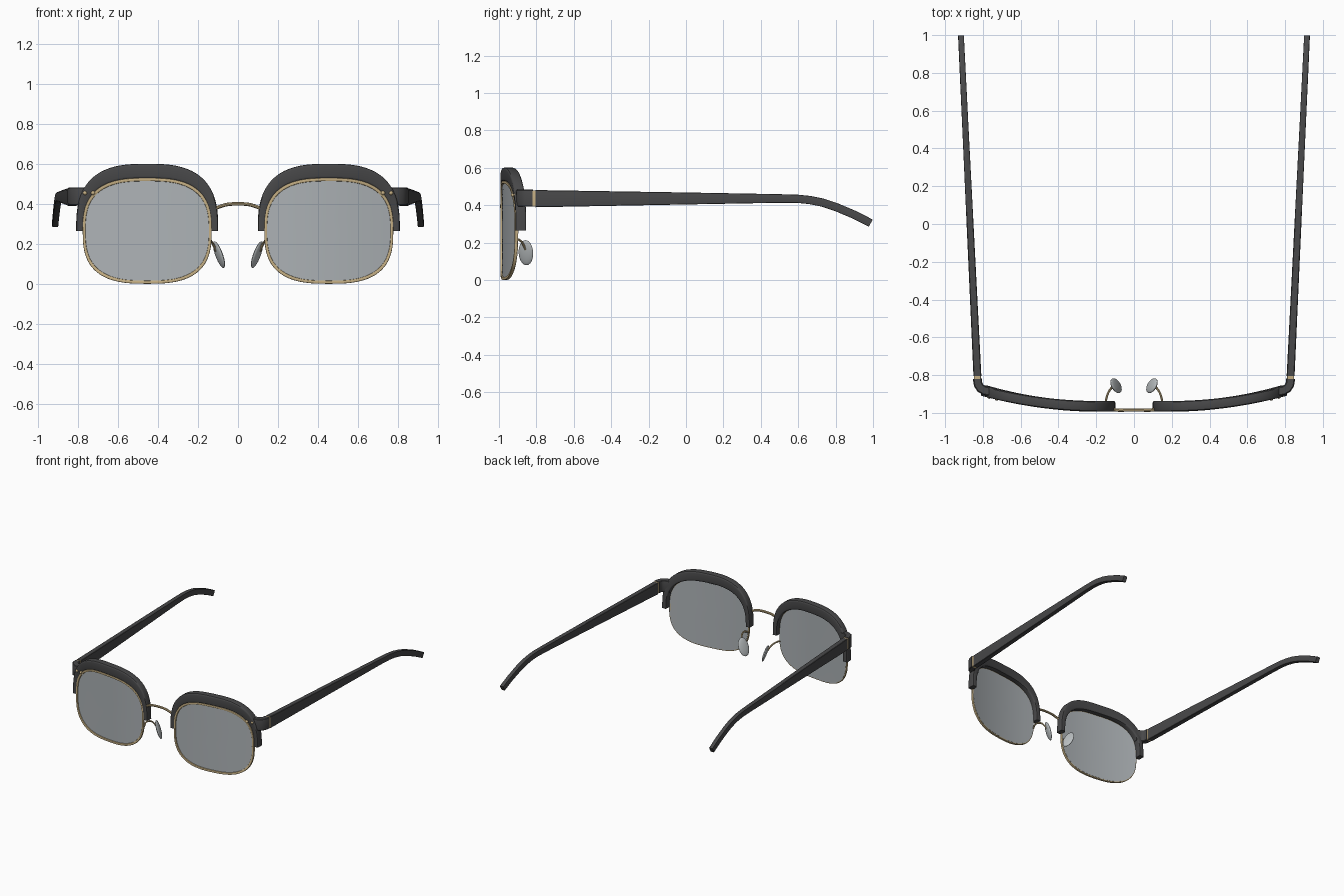
import bpy, bmesh, math
from mathutils import Vector, Matrix

if "Cube" in bpy.data.objects:
    bpy.data.objects.remove(bpy.data.objects["Cube"])


def material(name, rgb, alpha=1.0):
    m = bpy.data.materials.new(name)
    m.use_nodes = True
    m.diffuse_color = (*rgb, alpha)
    shader = m.node_tree.nodes["Principled BSDF"]
    shader.inputs["Base Color"].default_value = (*rgb, 1)
    shader.inputs["Alpha"].default_value = alpha
    return m


DARK = material("charcoal plastic", (0.065, 0.065, 0.067))
GOLD = material("pale gold", (0.56, 0.43, 0.23))
LENS = material("grey glass", (0.42, 0.45, 0.47), 0.75)
PAD = material("clear grey pad", (0.5, 0.53, 0.54))


def finish(name, bm, mat, side=1):
    """Mirror if needed, fix normals, smooth and link."""
    if side < 0:
        bmesh.ops.scale(bm, vec=(-1, 1, 1), verts=bm.verts)
    bmesh.ops.recalc_face_normals(bm, faces=bm.faces)
    me = bpy.data.meshes.new(name)
    bm.to_mesh(me)
    bm.free()
    me.materials.append(mat)
    me.polygons.foreach_set("use_smooth", [True] * len(me.polygons))
    me.set_sharp_from_angle(angle=math.radians(32))
    ob = bpy.data.objects.new(name, me)
    bpy.context.collection.objects.link(ob)
    return ob


def rounded_rect(r, n=3):
    pts = []
    for k, (cx, cy) in enumerate([(1, 1), (-1, 1), (-1, -1), (1, -1)]):
        for i in range(n):
            a = math.pi / 2 * (k + i / (n - 1))
            pts.append((cx * (1 - r) + r * math.cos(a), cy * (1 - r) + r * math.sin(a)))
    return pts


def loft(name, stations, mat, side=1, r=0.3, closed=False, n=3):
    """Sweep a rounded rectangle through (centre, half-width, half-height) stations."""
    bm = bmesh.new()
    prof = rounded_rect(r, n)
    rings = [[bm.verts.new(Vector(c) + Vector(u) * a + Vector(v) * b) for a, b in prof]
             for c, u, v in stations]
    pairs = list(zip(rings, rings[1:]))
    if closed:
        pairs.append((rings[-1], rings[0]))
    for p, q in pairs:
        for i in range(len(prof)):
            j = (i + 1) % len(prof)
            bm.faces.new((p[i], p[j], q[j], q[i]))
    if not closed:
        bm.faces.new(rings[0])
        bm.faces.new(rings[-1])
    return finish(name, bm, mat, side)


def wire(name, pts, radius, mat, side=1):
    """Round wire through control points, smoothed as a Catmull-Rom path."""
    p = [Vector(q) for q in pts]
    p = [2 * p[0] - p[1]] + p + [2 * p[-1] - p[-2]]
    path = []
    for i in range(1, len(p) - 2):
        a, b, c, d = p[i - 1:i + 3]
        for k in range(6):
            t = k / 6
            path.append(0.5 * (2 * b + (c - a) * t + (2 * a - 5 * b + 4 * c - d) * t * t
                               + (3 * b - a - 3 * c + d) * t ** 3))
    path.append(p[-2])
    stations = []
    for i, c in enumerate(path):
        tan = (path[min(i + 1, len(path) - 1)] - path[max(i - 1, 0)]).normalized()
        u = tan.cross(Vector((0.3, 0.2, 1))).normalized()
        stations.append((c, u * radius, tan.cross(u) * radius))
    return loft(name, stations, mat, side, r=1)


def front_y(x):
    return -0.993 + 0.236 * max(0, x - 0.2) ** 2


def outline(t, hw, hh, n=2.8, cz=0.265):
    """Point on the lens-shaped superellipse."""
    def power(v):
        return math.copysign(abs(v) ** (2 / n), v)
    return Vector((0.455 + hw * power(math.cos(t)), 0, cz + hh * power(math.sin(t))))


def band(t, inner, outer, y0, y1):
    """Station of a frame band between two outlines."""
    a, b = outline(t, *inner), outline(t, *outer)
    c = (a + b) / 2
    c.y = front_y(c.x) + (y0 + y1) / 2
    return c, (b - a) / 2, (0, (y1 - y0) / 2, 0)


# (y, centre z, half height, downward tilt in degrees) along the temple
TEMPLE = [(-0.805, 0.435, 0.046, 0), (0.0, 0.436, 0.032, 0), (0.5, 0.436, 0.023, 0),
          (0.6, 0.434, 0.022, 5), (0.66, 0.428, 0.022, 11), (0.73, 0.414, 0.022, 16),
          (0.8, 0.391, 0.022, 21), (0.9, 0.349, 0.022, 26), (0.988, 0.304, 0.022, 29)]

for side, word in ((1, "left"), (-1, "right")):
    # Brow: thick plastic band over the upper half of the lens
    loft(word + "_brow",
         [band(math.pi * i / 64, (0.318, 0.262), (0.356, 0.336), 0.0, 0.056)
          for i in range(65)], DARK, side, r=0.35, n=4)

    # Thin metal rim
    loft(word + "_rim",
         [band(2 * math.pi * i / 96, (0.309, 0.249), (0.323, 0.265), 0.0, 0.018)
          for i in range(96)], GOLD, side, r=0.4, closed=True)

    # Curved lens sheet with thickness
    bm = bmesh.new()
    sheets = []
    for depth in (0.009, 0.019):
        rings = []
        for k in range(1, 9):
            ring = []
            for i in range(64):
                p = outline(2 * math.pi * i / 64, 0.317 * k / 8, 0.258 * k / 8)
                ring.append(bm.verts.new((p.x, front_y(p.x) + depth, p.z)))
            rings.append(ring)
        bm.faces.new(rings[0])
        sheets.append(rings)
    strips = [(a, b) for rings in sheets for a, b in zip(rings, rings[1:])]
    strips.append((sheets[0][-1], sheets[1][-1]))
    for a, b in strips:
        for i in range(64):
            j = (i + 1) % 64
            bm.faces.new((a[i], a[j], b[j], b[i]))
    finish(word + "_lens", bm, LENS, side)

    # End piece wrapping round the corner to the hinge
    corner = [(0.755, -0.888, 10), (0.79, -0.882, 16), (0.812, -0.87, 38),
              (0.825, -0.85, 65), (0.829, -0.82, 87)]
    stations = []
    for x, y, deg in corner:
        a = math.radians(deg)
        stations.append(((x, y, 0.438), (0.024 * math.sin(a), -0.024 * math.cos(a), 0),
                         (0, 0, 0.045)))
    loft(word + "_end_piece", stations, DARK, side, r=0.25)

    # Hinge plate in the gap
    loft(word + "_hinge", [((0.829, y, 0.436), (0.019, 0, 0), (0, 0, 0.043))
                           for y in (-0.824, -0.8)], GOLD, side, r=0.1)

    # Temple arm, tapering and bending down at the ear
    stations = []
    for y, z, hh, deg in TEMPLE:
        f = (y + 0.805) / 1.8
        a = math.radians(deg)
        stations.append(((0.829 + 0.087 * f, y, z), (0.021 - 0.006 * f, 0, 0),
                         (0, hh * math.sin(a), hh * math.cos(a))))
    loft(word + "_temple", stations, DARK, side, r=0.2)

    # Pair of rivets on the brow
    for k, x in enumerate((0.726, 0.766)):
        bm = bmesh.new()
        bmesh.ops.create_uvsphere(bm, u_segments=12, v_segments=8, radius=0.011)
        bmesh.ops.translate(bm, verts=bm.verts, vec=(x, front_y(x) + 0.003, 0.455))
        finish(f"{word}_rivet_{k + 1}", bm, GOLD, side)

    # Nose pad and its wire arm
    wire(word + "_pad_arm", [(0.137, -0.978, 0.205), (0.148, -0.935, 0.222),
                             (0.132, -0.885, 0.21), (0.104, -0.853, 0.155)],
         0.006, GOLD, side)
    bm = bmesh.new()
    bmesh.ops.create_uvsphere(bm, u_segments=24, v_segments=14, radius=1)
    shape = (Matrix.Translation((0.095, -0.856, 0.146))
             @ Matrix.Rotation(math.radians(20), 4, "Y")
             @ Matrix.Rotation(math.radians(-22), 4, "Z")
             @ Matrix.Diagonal((0.012, 0.042, 0.071, 1)))
    bmesh.ops.transform(bm, matrix=shape, verts=bm.verts)
    finish(word + "_nose_pad", bm, PAD, side)

# Bridge wire joining the two rims
wire("bridge", [(-0.135, -0.978, 0.365), (-0.09, -0.985, 0.387), (-0.04, -0.985, 0.399),
                (0.04, -0.985, 0.399), (0.09, -0.985, 0.387), (0.135, -0.978, 0.365)],
     0.009, GOLD)
